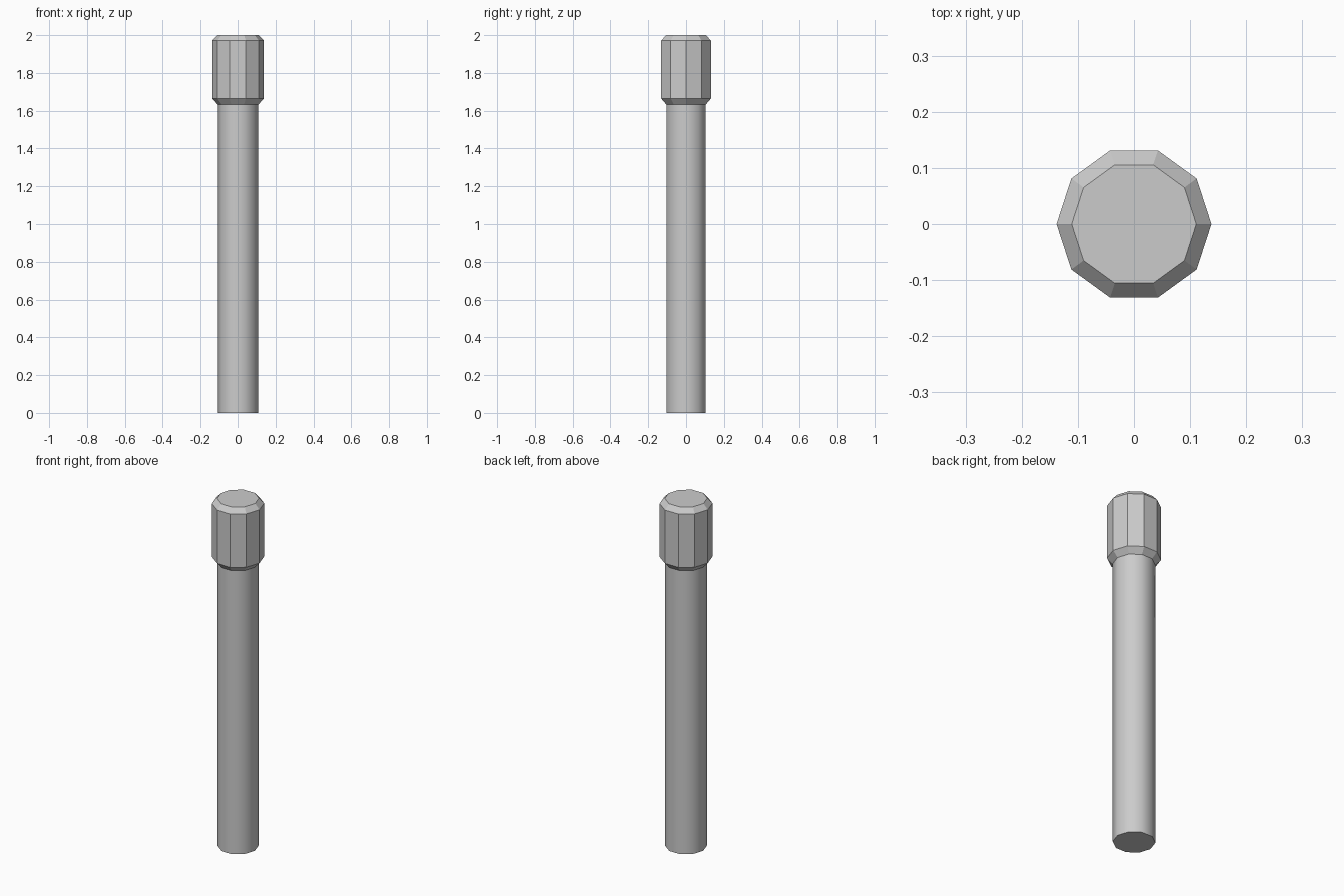
import bpy, bmesh
from math import cos, sin, tau, radians

if "Cube" in bpy.data.objects:
    bpy.data.objects.remove(bpy.data.objects["Cube"])

SIDES = 10


def lathe(name, profile, cap_bottom=False, cap_top=False):
    """Ten-sided turned part from (radius, z) points, bottom to top."""
    bm = bmesh.new()
    rings = [[bm.verts.new((r * cos(tau * i / SIDES), r * sin(tau * i / SIDES), z))
              for i in range(SIDES)] for r, z in profile]
    for a, b in zip(rings, rings[1:]):
        for i in range(SIDES):
            j = (i + 1) % SIDES
            bm.faces.new((a[i], a[j], b[j], b[i]))
    if cap_bottom:
        bm.faces.new(rings[0][::-1])
    if cap_top:
        bm.faces.new(rings[-1])
    mesh = bpy.data.meshes.new(name)
    bm.to_mesh(mesh)
    bm.free()
    obj = bpy.data.objects.new(name, mesh)
    bpy.context.collection.objects.link(obj)
    return obj


# Smooth shaft, meeting the head at its lower rim
shaft = lathe("shaft", [(0.109, 0), (0.109, 1.632)], cap_bottom=True)
bpy.context.view_layer.objects.active = shaft
shaft.select_set(True)
bpy.ops.object.shade_smooth_by_angle(angle=radians(40))

# Faceted head with chamfered ends
lathe("head", [(0.109, 1.632), (0.138, 1.664), (0.138, 1.971), (0.111, 2.0)], cap_top=True)
